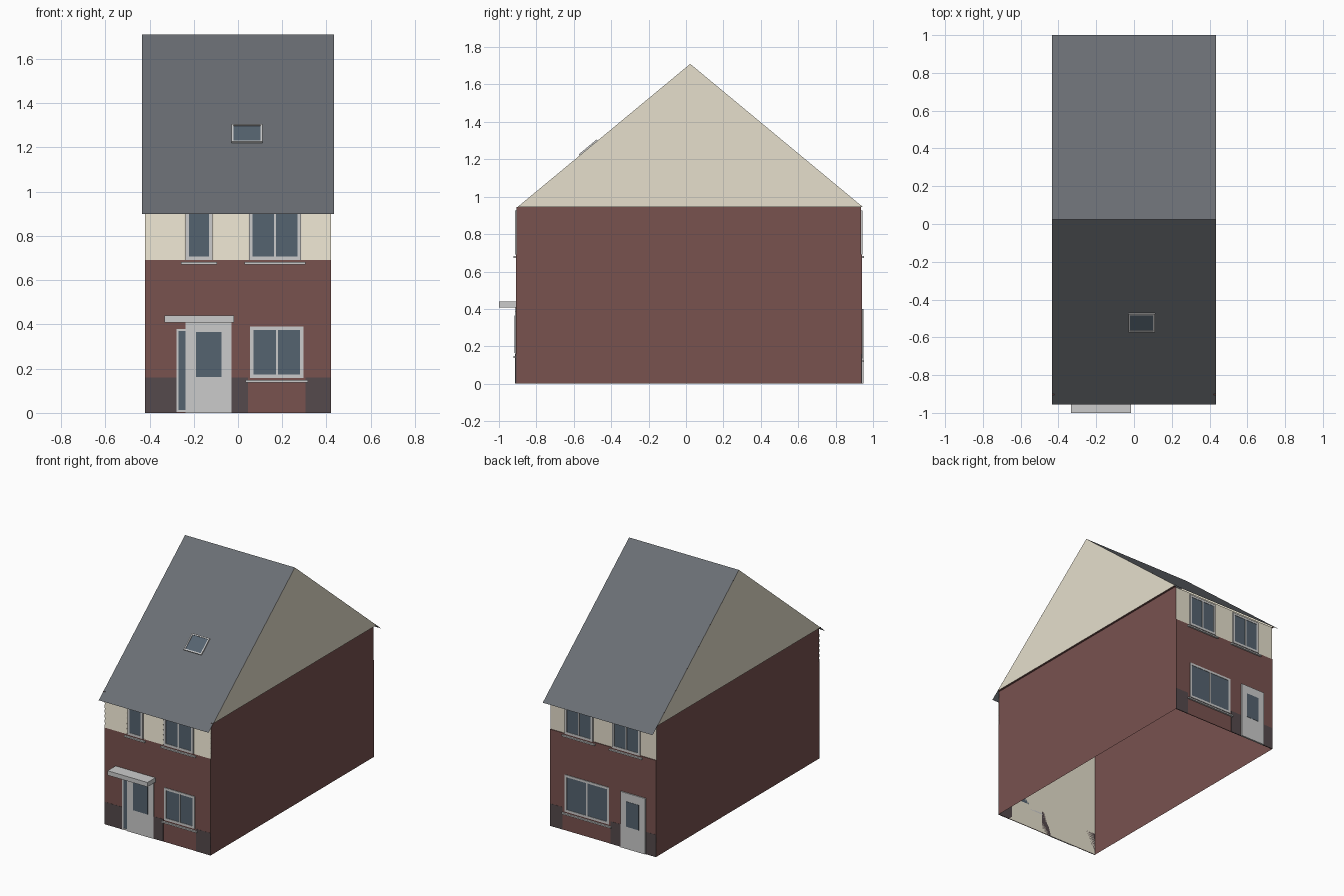
import bpy, bmesh
from mathutils import Matrix, Vector

if "Cube" in bpy.data.objects:
    bpy.data.objects.remove(bpy.data.objects["Cube"])

W, RX = 0.42, 0.435            # wall and roof half widths
FY, BY = -0.905, 0.935         # front and back wall planes
RIDGE, EAVE, MID, HALF = 1.71, 0.90, 0.0225, 0.9775
TOP = 0.945                    # wall head


def material(name, rgb):
    m = bpy.data.materials.new(name)
    m.diffuse_color = (*[(c / 255) ** 2.2 for c in rgb], 1)
    m.use_nodes = True
    m.node_tree.nodes["Principled BSDF"].inputs["Base Color"].default_value = m.diffuse_color
    return m


BRICK = material("brick", (120, 83, 80))
CREAM = material("cream", (229, 222, 203))
SLATE = material("slate", (106, 110, 115))
GLASS = material("glass", (86, 99, 111))
DARK = material("dark_brick", (86, 75, 77))


def finish(name, bm, mat):
    me = bpy.data.meshes.new(name)
    bm.to_mesh(me)
    bm.free()
    ob = bpy.data.objects.new(name, me)
    bpy.context.collection.objects.link(ob)
    if mat:
        me.materials.append(mat)
    return ob


def boxes(name, spans, mat=None):
    """Several boxes (x0, x1, y0, y1, z0, z1) in one object."""
    bm = bmesh.new()
    for x0, x1, y0, y1, z0, z1 in spans:
        size = Matrix.Diagonal((x1 - x0, abs(y1 - y0), z1 - z0, 1))
        at = Matrix.Translation(((x0 + x1) / 2, (y0 + y1) / 2, (z0 + z1) / 2))
        bmesh.ops.create_cube(bm, size=1, matrix=at @ size)
    return finish(name, bm, mat)


def sheets(name, polys, mat):
    bm = bmesh.new()
    for p in polys:
        bm.faces.new([bm.verts.new(v) for v in p])
    return finish(name, bm, mat)


def on_wall(side, x0, x1, z0, z1, near, far):
    """Box span standing off the front (-1) or back (1) wall."""
    y = FY if side < 0 else BY
    return (x0, x1, y + side * near, y + side * far, z0, z1)


def window(name, side, x0, x1, z0, z1, mullion=True, sill=True, f=0.016):
    bars = [(x0, x0 + f, z0, z1), (x1 - f, x1, z0, z1),
            (x0 + f, x1 - f, z0, z0 + f), (x0 + f, x1 - f, z1 - f, z1)]
    if mullion:
        c = (x0 + x1) / 2
        bars.append((c - 0.005, c + 0.005, z0 + f, z1 - f))
    boxes(name + "_frame", [on_wall(side, *b, 0, 0.009) for b in bars])
    boxes(name + "_glass", [on_wall(side, x0 + f, x1 - f, z0 + f, z1 - f, 0, 0.0065)], GLASS)
    if sill:
        boxes(name + "_sill", [on_wall(side, x0 - 0.02, x1 + 0.02, z0 - 0.02, z0 - 0.01, 0, 0.018)])


def door(name, side, x0, x1, z1, glass, depth):
    boxes(name, [on_wall(side, x0, x1, 0, z1, 0, depth)])
    boxes(name + "_glass", [on_wall(side, *glass, 0, depth + 0.002)], GLASS)


# Open-bottomed shell: cream end walls, brick party walls with a small head lip
sheets("end_walls", [[(-W, y, 0), (W, y, 0), (W, y, 0.94), (-W, y, 0.94)] for y in (FY, BY)], CREAM)
sheets("side_walls", [[(s * W, FY, 0), (s * W, BY, 0), (s * W, BY, TOP), (s * W, FY, TOP)]
                      for s in (-1, 1)], BRICK)
sheets("side_soffits", [[(s * W, FY, TOP), (s * W, BY, TOP), (s * RX, BY, TOP), (s * RX, FY, TOP)]
                        for s in (-1, 1)], BRICK)

# Brick facing and dark plinth pieces
for side, label, gaps in ((-1, "front", [(-W, -0.275), (-0.03, 0.045), (0.305, W)]),
                          (1, "back", [(-W, -0.34), (-0.145, -0.06), (0.32, W)])):
    boxes(label + "_brick", [on_wall(side, -W, W, 0, 0.692, 0, 0.005)], BRICK)
    boxes(label + "_plinth", [on_wall(side, a, b, 0, 0.16, 0, 0.006) for a, b in gaps], DARK)

# Front clapboards, each tilted out at its lower edge
boards = []
for x0, x1 in ((-W, -0.245), (-0.108, 0.045), (0.288, W)):
    for i in range(6):
        z, y = 0.692 + i * 0.0355, FY - 0.006
        t = min(z + 0.0355, 0.93)
        boards += [[(x0, y, z), (x1, y, z), (x1, FY - 0.001, t), (x0, FY - 0.001, t)],
                   [(x0, FY, z), (x1, FY, z), (x1, y, z), (x0, y, z)]]
sheets("clapboards", boards, CREAM)

# Front openings
window("front_upper_small_window", -1, -0.237, -0.115, 0.692, 0.925, False)
window("front_upper_wide_window", -1, 0.05, 0.285, 0.692, 0.925)
window("front_lower_window", -1, 0.055, 0.297, 0.158, 0.39)
window("sidelight", -1, -0.278, -0.228, 0.003, 0.38, False, False, 0.01)
door("front_door", -1, -0.237, -0.03, 0.41, (-0.19, -0.075, 0.163, 0.365), 0.009)
boxes("door_canopy", [(-0.333, -0.017, -1.0, FY, 0.408, 0.44)])

# Back openings
window("back_upper_window_a", 1, 0.08, 0.30, 0.692, 0.925)
window("back_upper_window_b", 1, -0.295, -0.075, 0.692, 0.925)
window("back_lower_window", 1, -0.05, 0.30, 0.135, 0.40)
door("back_door", 1, -0.34, -0.145, 0.40, (-0.29, -0.19, 0.16, 0.34), 0.013)

# Gables flush with the roof edges, and thin roof slopes
sheets("gables", [[(s * RX, MID - 0.923, TOP), (s * RX, MID + 0.923, TOP), (s * RX, MID, RIDGE)]
                  for s in (-1, 1)], CREAM)
sheets("roof", [[(-RX, MID, RIDGE), (RX, MID, RIDGE),
                 (RX, MID + s * HALF, EAVE), (-RX, MID + s * HALF, EAVE)] for s in (-1, 1)], SLATE)

# Skylight lying on the front slope
slope = Vector((0, HALF, RIDGE - EAVE)).normalized()
normal = Vector((1, 0, 0)).cross(slope)
centre = Vector((0.04, -0.52, RIDGE - (MID + 0.52) * (RIDGE - EAVE) / HALF))
place = Matrix((Vector((1, 0, 0)), slope, normal)).transposed().to_4x4()
place.translation = centre
a, b, f = 0.07, 0.063, 0.009
frame = boxes("skylight_frame", [(-a, a, -b, f - b, 0, 0.008), (-a, a, b - f, b, 0, 0.008),
                                 (-a, f - a, f - b, b - f, 0, 0.008), (a - f, a, f - b, b - f, 0, 0.008)])
pane = boxes("skylight_glass", [(f - a, a - f, f - b, b - f, 0, 0.004)], GLASS)
for ob in (frame, pane):
    ob.data.transform(place)
